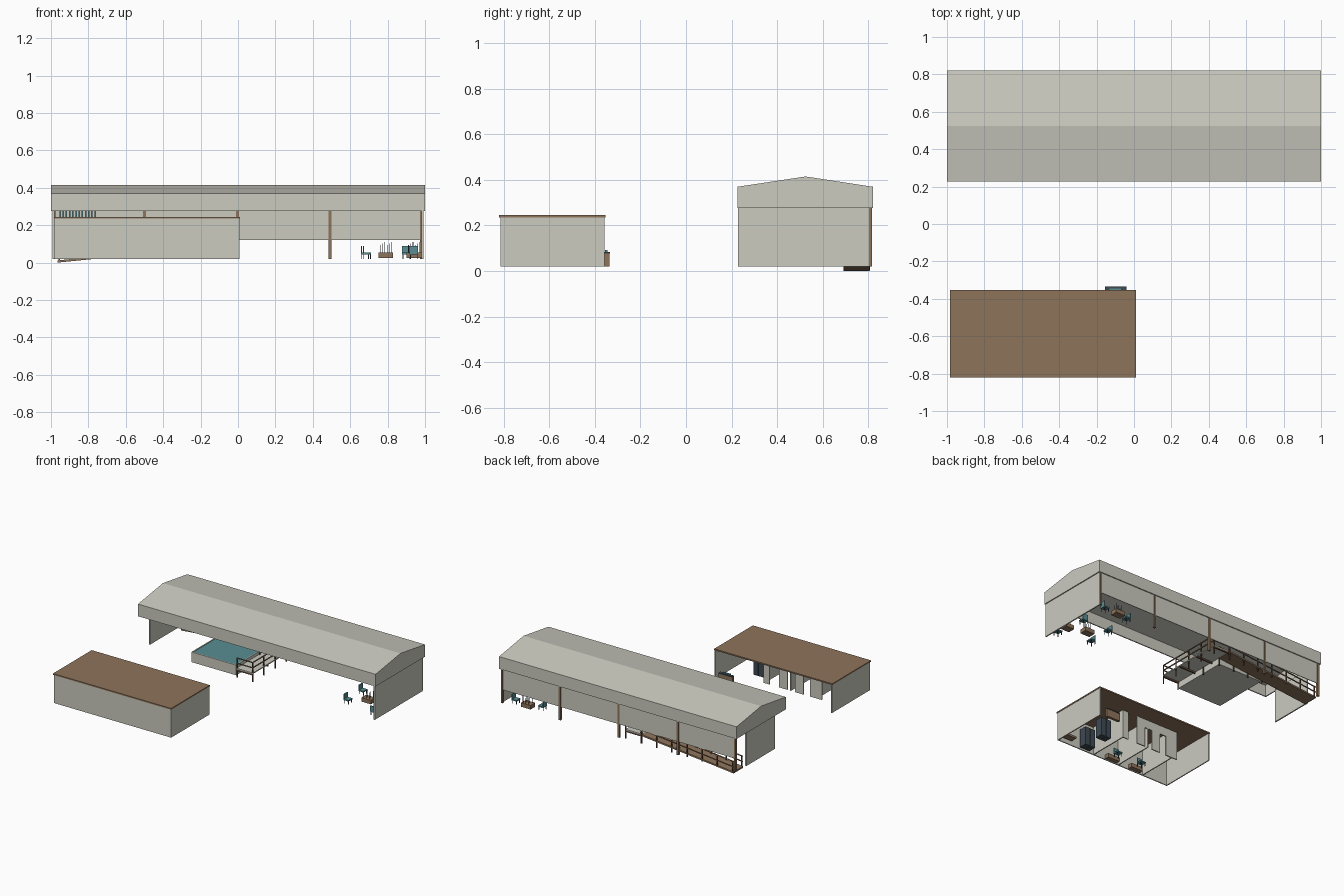
import bpy, bmesh, math
from mathutils import Vector

if "Cube" in bpy.data.objects:
    bpy.data.objects.remove(bpy.data.objects["Cube"])

def mat(name, col):
    m = bpy.data.materials.new(name)
    m.diffuse_color = (*col, 1)
    m.use_nodes = True
    m.node_tree.nodes["Principled BSDF"].inputs["Base Color"].default_value = m.diffuse_color
    return m

PLASTER = mat("pale_plaster", (0.60, 0.595, 0.53))
WOOD = mat("brown_wood", (0.27, 0.175, 0.105))
DARKWOOD = mat("dark_wood", (0.12, 0.065, 0.04))
TEAL = mat("teal", (0.10, 0.27, 0.29))
SLATE = mat("slate", (0.05, 0.067, 0.085))

def finish(name, bm, m):
    bmesh.ops.recalc_face_normals(bm, faces=bm.faces)
    me = bpy.data.meshes.new(name)
    bm.to_mesh(me)
    bm.free()
    me.materials.append(m)
    ob = bpy.data.objects.new(name, me)
    bpy.context.collection.objects.link(ob)
    return ob

def add_box(bm, x0, x1, y0, y1, z0, z1):
    vs = bmesh.ops.create_cube(bm, size=1)["verts"]
    for v in vs:
        v.co = Vector((x0 + (v.co.x + .5) * (x1 - x0),
                       y0 + (v.co.y + .5) * (y1 - y0),
                       z0 + (v.co.z + .5) * (z1 - z0)))

def boxes(name, m, items):
    bm = bmesh.new()
    for b in items:
        add_box(bm, *b)
    return finish(name, bm, m)

def prism(name, m, pts, axis, a, b):
    """Extrude a closed profile along x (points y,z) or y (points x,z)."""
    bm = bmesh.new()
    place = (lambda p, t: (t, p[0], p[1])) if axis == 'x' else (lambda p, t: (p[0], t, p[1]))
    r0 = [bm.verts.new(place(p, a)) for p in pts]
    r1 = [bm.verts.new(place(p, b)) for p in pts]
    n = len(pts)
    bm.faces.new(r0)
    bm.faces.new(r1)
    for i in range(n):
        bm.faces.new((r0[i], r0[(i + 1) % n], r1[(i + 1) % n], r1[i]))
    return finish(name, bm, m)

# ---- Long pavilion: pitched roof, fascia and gables ----
Y0, Y1, YM = 0.226, 0.82, 0.525
prism("pavilion_roof", PLASTER,
      [(Y0, .37), (YM, .415), (Y1, .37), (Y1, .362), (YM, .407), (Y0, .362)], 'x', -1, 1)
boxes("pavilion_fascia", PLASTER, [(-1, 1, Y0, Y0 + .008, .277, .37),
                                   (-1, 1, Y1 - .008, Y1, .277, .37)])
for s, n in ((-1, "left"), (1, "right")):
    prism(n + "_gable", PLASTER, [(Y0, .277), (Y1, .277), (Y1, .37), (YM, .415), (Y0, .37)],
          'x', s, s * .992)

# ---- Pavilion walls: back band and end walls ----
boxes("back_band", PLASTER, [(-.985, .985, .806, .811, .12, .28)])
boxes("right_end_wall", PLASTER, [(.982, .992, Y0 + .002, .803, .02, .28)])
boxes("left_end_wall", PLASTER, [(-.992, -.982, .345, .69, .02, .28)])
boxes("columns", WOOD, [(x - .008, x + .008, .800, .816, .02, .28)
                        for x in (-.982, -.5, -.002, .493, .98)])
# Row of slim slats hung inside the band
boxes("slats", TEAL, [(-.955 + i * .017, -.947 + i * .017, .792, .798, .19, .277)
                      for i in range(12)])

# ---- Raised pool ----
PX0, PX1, PY0, PY1 = -.567, -.19, .25, .69
boxes("pool_basin", PLASTER, [(PX0, PX1, PY0, PY1, .035, .105),
                              (PX0, PX0 + .008, PY0, PY1, .105, .112),
                              (PX1 - .008, PX1, PY0, PY1, .105, .112),
                              (PX0, PX1, PY0, PY0 + .008, .105, .112),
                              (PX0, PX1, PY1 - .008, PY1, .105, .112)])
boxes("pool_water", TEAL, [(PX0 + .008, PX1 - .008, PY0 + .008, PY1 - .008, .104, .109)])

# ---- Deck beside the pool and ramp leading up to it ----
DX0, DX1, DZ = -.188, -.05, .09
boxes("deck_floor", PLASTER, [(DX0, DX1, .25, .80, DZ - .008, DZ)])
boxes("deck_beams", DARKWOOD, [(DX0, DX1, y, y + .01, DZ - .02, DZ - .008)
                               for y in (.25, .43, .61, .79)])
RX0 = -.965

def ramp_z(x):
    return .012 + (x - RX0) / (DX0 - RX0) * (DZ - .012)

prism("ramp_floor", WOOD, [(RX0, 0), (RX0, .012), (DX0, DZ), (DX0, DZ - .012)], 'y', .692, .806)
posts, H = [], .08
for i in range(7):
    x = RX0 + .01 + i * (DX0 - RX0 - .01) / 6
    z = ramp_z(x)
    for y in (.692, .800):
        posts.append((x - .004, x + .004, y, y + .007, max(0.003, min(.02, z - .012)), z + H))
for y in (.25, .385, .52, .655, .795):
    posts.append((DX1 - .007, DX1, y, y + .007, .02, DZ + H))
for y in (.25, .52):
    posts.append((DX0, DX0 + .007, y, y + .007, .02, DZ + H))
boxes("rail_posts", DARKWOOD, posts)
for k, h in enumerate((H, H * .5)):
    for j, y in enumerate((.692, .800)):
        prism("ramp_rail", WOOD, [(RX0, .012 + h - .006), (RX0, .012 + h),
                                  (DX0, DZ + h), (DX0, DZ + h - .006)], 'y', y, y + .007)
    boxes("deck_rail", WOOD, [(DX1 - .007, DX1, .25, .802, DZ + h - .006, DZ + h),
                              (DX0, DX1, .25, .257, DZ + h - .006, DZ + h),
                              (DX0, DX1, .795, .802, DZ + h - .006, DZ + h)])

# ---- Seating area: tables with slim items on top, and chairs ----
for tx, ty in ((.79, .44), (.94, .40), (.79, .77)):
    boxes("table", WOOD, [(tx - .04, tx + .04, ty - .028, ty + .028, .025, .055)])
    boxes("table_sticks", SLATE, [(tx - .03 + i * .012, tx - .027 + i * .012,
                                   ty - .015 + (i % 2) * .03, ty - .012 + (i % 2) * .03,
                                   .055, .095 + (i % 3) * .007) for i in range(6)])

def chair(cx, cy, dx, dy):
    r = .022
    boxes("chair_seat", TEAL, [(cx - r, cx + r, cy - r, cy + r, .044, .053)])
    bx, by = cx + dx * (r - .003), cy + dy * (r - .003)
    wx, wy = (.003, r) if dx else (r, .003)
    boxes("chair_back", TEAL, [(bx - wx, bx + wx, by - wy, by + wy, .05, .09)])
    boxes("chair_legs", SLATE, [(cx + a - .002, cx + a + .002, cy + b - .002, cy + b + .002, .02, .045)
                                for a in (-.018, .018) for b in (-.018, .018)])

for c in ((.68, .35, -1, 0), (.68, .53, -1, 0), (.90, .53, 0, 1),
          (.69, .74, -1, 0), (.90, .76, 1, 0), (.94, .30, 0, -1)):
    chair(*c)

# ---- Small flat-roofed block ----
SX0, SX1, SY0, SY1 = -.98, .008, -.815, -.357
boxes("flat_roof", WOOD, [(SX0 - .004, SX1 + .003, SY0 - .005, SY1 + .003, .235, .245)])
boxes("block_walls", PLASTER, [(SX0, SX1, SY0, SY0 + .008, .02, .236),
                               (SX0, SX0 + .008, SY0, SY1, .02, .236),
                               (SX1 - .008, SX1, SY0, SY1, .02, .236)])
# Cabin wall with doorways, and cross walls behind it
CY = -.49
boxes("cabin_wall", PLASTER, [(x0, x1, CY - .008, CY, .02, .236) for x0, x1 in
                              ((-.36, -.31), (-.51, -.44), (-.645, -.575), (-.80, -.70))]
      + [(a, b, CY - .008, CY, .17, .236) for a, b in ((-.575, -.51), (-.70, -.645))])
boxes("cabin_partitions", PLASTER, [(x, x + .008, SY0, CY, .02, .236)
                                    for x in (-.318, -.54, -.76)])
# Cabin benches and seats
for x in (-.46, -.67):
    boxes("cabin_bench", WOOD, [(x - .05, x + .05, -.80, -.765, .02, .05)])
    chair(x, -.72, 0, -1)
# Lockers and changing bench
boxes("lockers", SLATE, [(-.26 + i * .045, -.22 + i * .045, y, y + .06, .02, .16)
                         for i in range(2) for y in (-.79, -.62)])
boxes("changing_bench", WOOD, [(-.10, -.02, -.79, -.74, .04, .055)])
# Outside counter against the open side
boxes("counter", WOOD, [(-.155, -.04, -.357, -.336, .02, .078)])
boxes("counter_top", SLATE, [(-.155, -.04, -.357, -.333, .078, .084)])
boxes("counter_tray", TEAL, [(-.13, -.07, -.355, -.345, .084, .092)])
